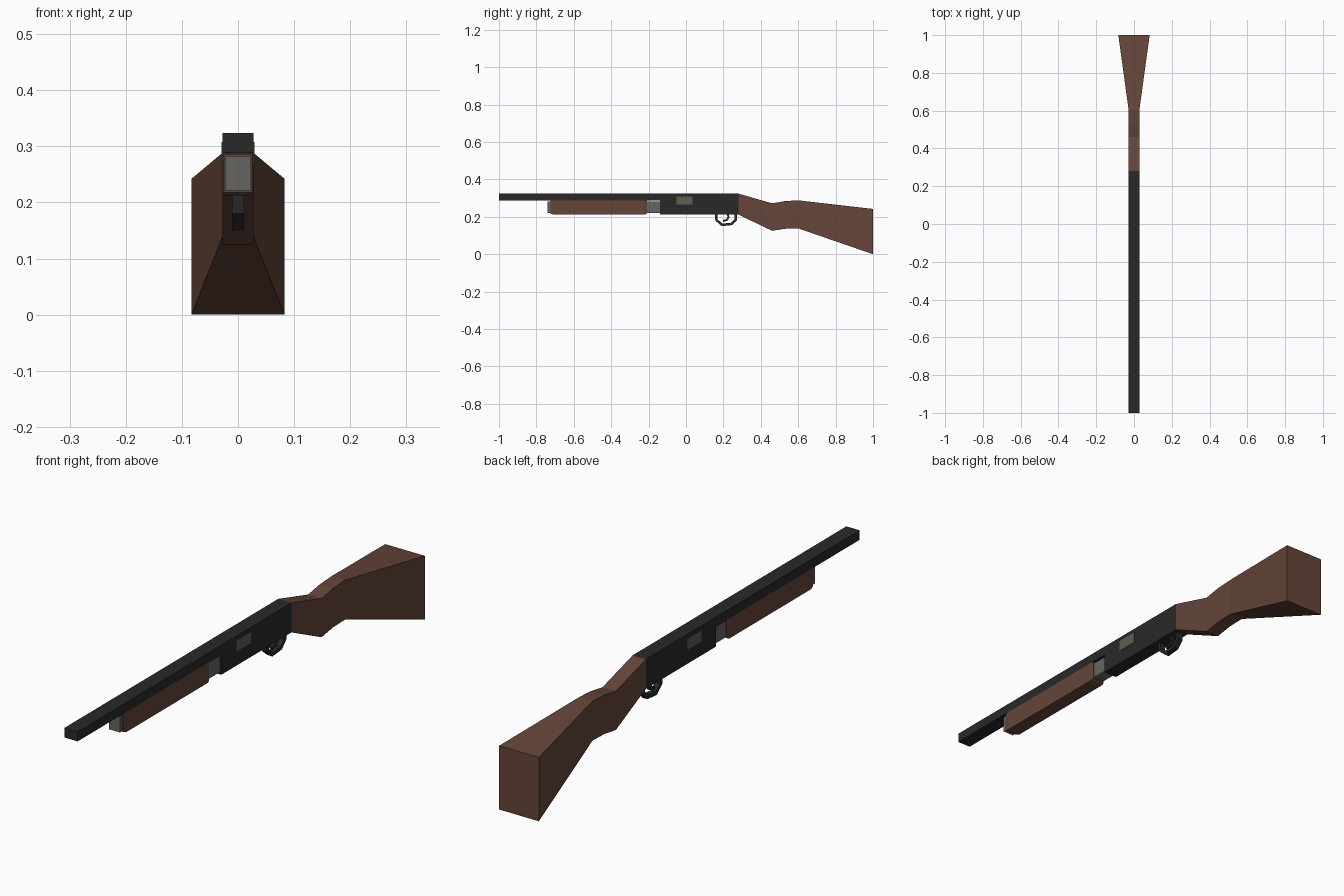
import bpy, bmesh
from mathutils import Vector

if "Cube" in bpy.data.objects:
    bpy.data.objects.remove(bpy.data.objects["Cube"])


def material(name, rgb):
    m = bpy.data.materials.new(name)
    m.diffuse_color = (*rgb, 1)
    m.use_nodes = True
    m.node_tree.nodes["Principled BSDF"].inputs["Base Color"].default_value = m.diffuse_color
    return m


WOOD = material("wood", (0.13, 0.06, 0.042))
BLACK = material("black_metal", (0.022, 0.022, 0.023))
STEEL = material("steel", (0.13, 0.13, 0.125))
BRASS = material("port_metal", (0.12, 0.11, 0.08))


def make(name, bm, mat):
    bmesh.ops.recalc_face_normals(bm, faces=bm.faces)
    me = bpy.data.meshes.new(name)
    bm.to_mesh(me)
    bm.free()
    me.materials.append(mat)
    ob = bpy.data.objects.new(name, me)
    bpy.context.collection.objects.link(ob)
    return ob


def loft(name, sections, mat):
    """Skin closed rings of 3D points and cap both ends."""
    bm = bmesh.new()
    rings = [[bm.verts.new(p) for p in s] for s in sections]
    n = len(rings[0])
    for a, b in zip(rings, rings[1:]):
        for i in range(n):
            j = (i + 1) % n
            bm.faces.new((a[i], a[j], b[j], b[i]))
    bm.faces.new(rings[0])
    bm.faces.new(rings[-1])
    return make(name, bm, mat)


def rect_loft(name, stations, mat, x=0):
    """Stations are (y, half width, bottom z, top z)."""
    return loft(name, [[(x - w, y, b), (x + w, y, b), (x + w, y, t), (x - w, y, t)]
                       for y, w, b, t in stations], mat)


def strip(name, path, half_width, thick, mat):
    """Flat band following a path of (y, z) points, mitred at the corners."""
    pts = [Vector(p) for p in path]
    sections = []
    for i, p in enumerate(pts):
        d0 = (p - pts[max(i - 1, 0)]).normalized()
        d1 = (pts[min(i + 1, len(pts) - 1)] - p).normalized()
        d = (d0 + d1).normalized()
        k = d.dot(d1 if d1.length else d0)
        n = Vector((-d.y, d.x)) * (thick / 2 / k)
        a, b = p + n, p - n
        w = half_width
        sections.append([(-w, *a), (w, *a), (w, *b), (-w, *b)])
    return loft(name, sections, mat)


# Barrel and receiver
loft("barrel_and_receiver", [
    [(x, -1, 0.288), (x, -0.14, 0.288), (x, -0.14, 0.212),
     (x, 0.28, 0.212), (x, 0.28, 0.324), (x, -1, 0.324)]
    for x in (-0.028, 0.028)], BLACK)

# Magazine tube and sliding forend with chamfered ends
rect_loft("magazine_tube", [(-0.74, 0.023, 0.221, 0.283),
                            (-0.13, 0.023, 0.221, 0.283)], STEEL)
rect_loft("forend", [(-0.725, 0.025, 0.218, 0.286), (-0.71, 0.028, 0.212, 0.288),
                     (-0.218, 0.028, 0.212, 0.288), (-0.208, 0.025, 0.218, 0.286)], WOOD)

# Ejection ports on both sides
for side, x in (("left", -0.0275), ("right", 0.0275)):
    rect_loft("ejection_port_" + side, [(-0.05, 0.0015, 0.266, 0.308),
                                        (0.036, 0.0015, 0.266, 0.308)], BRASS, x)

# Shoulder stock
rect_loft("stock", [(0.28, 0.028, 0.212, 0.324), (0.46, 0.028, 0.125, 0.272),
                    (0.53, 0.028, 0.136, 0.284), (0.60, 0.028, 0.138, 0.288),
                    (1.0, 0.083, 0.0, 0.242)], WOOD)

# Trigger guard and trigger
strip("trigger_guard", [(0.161, 0.215), (0.163, 0.183), (0.193, 0.157), (0.244, 0.162),
                        (0.267, 0.186), (0.267, 0.215)], 0.011, 0.013, BLACK)
strip("trigger", [(0.224, 0.215), (0.227, 0.196), (0.217, 0.182), (0.197, 0.178)],
      0.007, 0.01, BLACK)
